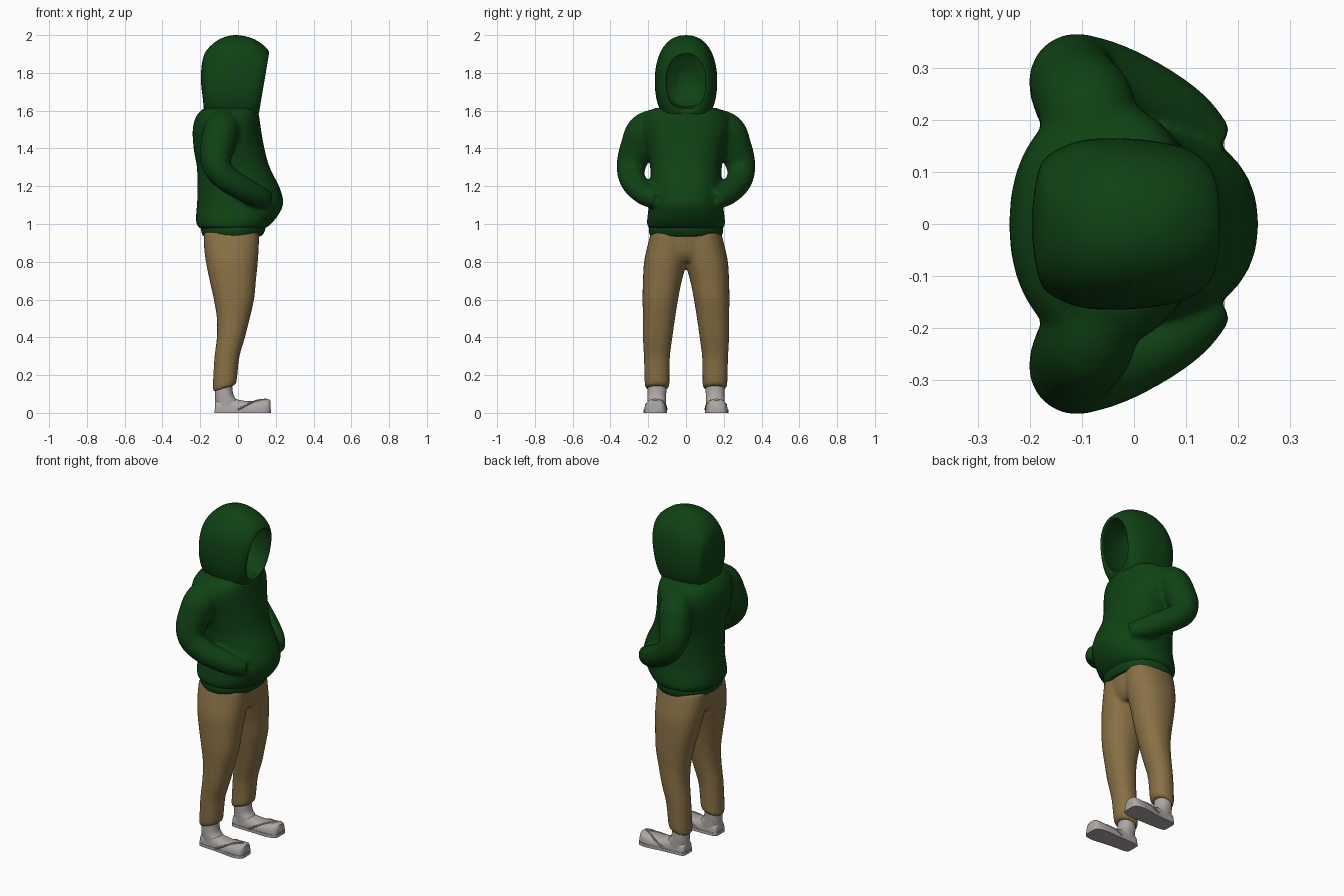
import bpy, bmesh, math
from mathutils import Vector


def material(name, rgb):
    m = bpy.data.materials.new(name)
    m.diffuse_color = (*rgb, 1)
    return m


GREEN = material("dark green cloth", (0.005, 0.055, 0.007))
TAN = material("tan cloth", (0.25, 0.165, 0.06))
GREY = material("warm grey", (0.42, 0.39, 0.37))


def spline(rows, steps):
    """Smoothly interpolate rows of numbers (Catmull-Rom)."""
    out = []
    for i in range(len(rows) - 1):
        a, b, c, d = (rows[max(i - 1, 0)], rows[i], rows[i + 1], rows[min(i + 2, len(rows) - 1)])
        for s in range(steps):
            t = s / steps
            out.append([0.5 * (2 * q + (r - p) * t + (2 * p - 5 * q + 4 * r - w) * t * t
                               + (3 * q - p - 3 * r + w) * t ** 3)
                        for p, q, r, w in zip(a, b, c, d)])
    return out + [list(rows[-1])]


def oval(centre, u, v, power=2.0, n=32):
    """Superellipse ring around a centre with half axes u and v."""
    pts = []
    for i in range(n):
        t = 2 * math.pi * i / n
        c, s = math.cos(t), math.sin(t)
        pts.append(centre + u * math.copysign(abs(c) ** (2 / power), c)
                   + v * math.copysign(abs(s) ** (2 / power), s))
    return pts


def skin(bm, rings):
    """Join rings into a closed tube with capped ends."""
    loops = [[bm.verts.new(p) for p in r] for r in rings]
    n = len(loops[0])
    for a, b in zip(loops, loops[1:]):
        for i in range(n):
            bm.faces.new((a[i], a[(i + 1) % n], b[(i + 1) % n], b[i]))
    bm.faces.new(loops[0])
    bm.faces.new(loops[-1])


def upright(rows, power=2.2, steps=4):
    """Horizontal rings from rows of z, back x, front x, low y, high y, tilt."""
    rings = []
    for z, x0, x1, y0, y1, tilt in spline(rows, steps):
        rings.append(oval(Vector(((x0 + x1) / 2, (y0 + y1) / 2, z)),
                          Vector(((x1 - x0) / 2, 0, tilt)), Vector((0, (y1 - y0) / 2, 0)), power))
    return rings


def sweep(rows, steps=4, n=24):
    """Round tube along rows of x, y, z, radius."""
    rows = spline(rows, steps)
    pts = [Vector(r[:3]) for r in rows]
    side, rings = Vector((1, 0, 0)), []
    for i, p in enumerate(pts):
        t = (pts[min(i + 1, len(pts) - 1)] - pts[max(i - 1, 0)]).normalized()
        side = (side - t * side.dot(t)).normalized()
        rings.append(oval(p, side * rows[i][3], t.cross(side) * rows[i][3], n=n))
    return rings


def flip(rings):
    return [[Vector((p.x, -p.y, p.z)) for p in r] for r in rings]


def part(name, tubes, mat, voxel=0, smooth=6, angle=40):
    bm = bmesh.new()
    for rings in tubes:
        skin(bm, rings)
    bmesh.ops.recalc_face_normals(bm, faces=bm.faces)
    me = bpy.data.meshes.new(name)
    bm.to_mesh(me)
    bm.free()
    me.materials.append(mat)
    ob = bpy.data.objects.new(name, me)
    bpy.context.collection.objects.link(ob)
    bpy.ops.object.select_all(action='DESELECT')
    ob.select_set(True)
    bpy.context.view_layer.objects.active = ob
    if voxel:
        # fuse overlapping tubes into one soft cloth surface
        r = ob.modifiers.new("fuse", 'REMESH')
        r.mode, r.voxel_size, r.use_smooth_shade = 'VOXEL', voxel, True
        s = ob.modifiers.new("soften", 'SMOOTH')
        s.factor, s.iterations = 0.5, smooth
        me.shade_smooth()
    else:
        bpy.ops.object.shade_smooth_by_angle(angle=math.radians(angle))
    return ob


# sweatshirt body with sleeves reaching into the front pocket
torso = upright([
    (0.975, -0.20, 0.14, -0.195, 0.195, 0), (1.00, -0.22, 0.175, -0.207, 0.207, 0),
    (1.05, -0.222, 0.215, -0.203, 0.203, 0), (1.11, -0.217, 0.24, -0.195, 0.195, 0),
    (1.19, -0.215, 0.222, -0.19, 0.19, 0), (1.30, -0.218, 0.168, -0.19, 0.19, 0),
    (1.40, -0.235, 0.14, -0.21, 0.21, 0), (1.50, -0.24, 0.122, -0.235, 0.235, 0),
    (1.57, -0.222, 0.112, -0.225, 0.225, 0), (1.615, -0.18, 0.10, -0.165, 0.165, 0)])
sleeve = sweep([
    (-0.07, 0.15, 1.525, 0.088), (-0.09, 0.222, 1.49, 0.094), (-0.11, 0.257, 1.41, 0.09),
    (-0.118, 0.283, 1.34, 0.082), (-0.095, 0.292, 1.275, 0.073), (-0.03, 0.275, 1.22, 0.068),
    (0.05, 0.235, 1.175, 0.064), (0.11, 0.195, 1.145, 0.057), (0.155, 0.15, 1.13, 0.045)])
part("sweatshirt", [torso, sleeve, flip(sleeve)], GREEN, 0.011, 5)

# ribbed waistband
part("waistband", [upright([
    (0.935, -0.18, 0.115, -0.182, 0.182, 0), (0.94, -0.188, 0.128, -0.19, 0.19, 0),
    (0.965, -0.195, 0.142, -0.197, 0.197, 0), (0.985, -0.195, 0.145, -0.195, 0.195, 0),
    (1.0, -0.19, 0.14, -0.19, 0.19, 0)])], GREEN)

# hood: outer shell from the back to the rim, then the lining going back in
hood = []
for xt, zt, xb, zb, hy in spline([
        (-0.197, 1.79, -0.197, 1.76, 0.02), (-0.187, 1.87, -0.187, 1.67, 0.092),
        (-0.162, 1.925, -0.17, 1.57, 0.132), (-0.10, 1.977, -0.11, 1.53, 0.16),
        (-0.02, 2.0, -0.03, 1.51, 0.165), (0.07, 1.985, 0.04, 1.51, 0.157),
        (0.13, 1.95, 0.085, 1.54, 0.142), (0.163, 1.915, 0.108, 1.58, 0.117),
        (0.155, 1.90, 0.108, 1.598, 0.104), (0.10, 1.925, 0.075, 1.61, 0.12),
        (0.0, 1.95, 0.0, 1.62, 0.135), (-0.10, 1.92, -0.10, 1.63, 0.12),
        (-0.165, 1.81, -0.165, 1.72, 0.04)], 4):
    top, low = Vector((xt, 0, zt)), Vector((xb, 0, zb))
    hood.append(oval((top + low) / 2, Vector((0, hy, 0)), (top - low) / 2, 2.25, 40))
part("hood", [hood], GREEN, angle=60)

# trousers: hips and two legs
hips = upright([(0.80, -0.13, 0.07, -0.10, 0.10, 0), (0.85, -0.165, 0.10, -0.17, 0.17, 0),
                (0.96, -0.18, 0.115, -0.186, 0.186, 0)])
leg = upright([
    (0.13, -0.130, -0.015, 0.095, 0.212, 0.017), (0.15, -0.133, -0.008, 0.088, 0.218, 0.016),
    (0.20, -0.131, -0.003, 0.088, 0.220, 0.008), (0.30, -0.124, 0.008, 0.085, 0.223, 0),
    (0.40, -0.112, 0.037, 0.072, 0.228, 0), (0.50, -0.112, 0.062, 0.058, 0.228, 0),
    (0.60, -0.128, 0.085, 0.042, 0.23, 0), (0.70, -0.150, 0.095, 0.022, 0.228, 0),
    (0.80, -0.170, 0.105, -0.005, 0.222, 0), (0.88, -0.18, 0.11, -0.015, 0.205, 0),
    (0.955, -0.18, 0.113, -0.01, 0.186, 0)])
part("trousers", [hips, leg, flip(leg)], TAN, 0.009, 4)


def along(rows, base, power=2.8):
    """Lengthwise foot rings from rows of x, centre y, half width, top z."""
    rings = []
    for x, y, hy, z in spline(rows, 4):
        r = oval(Vector((x, y, base)), Vector((0, hy, 0)), Vector((0, 0, z - base)), power)
        for p in r:
            p.z = max(p.z, base)
        rings.append(r)
    return rings


# feet: upper, ankle, flat sole and crossing straps
upper = along([(-0.122, 0.155, 0.03, 0.05), (-0.112, 0.155, 0.045, 0.07),
               (-0.06, 0.155, 0.05, 0.085), (0.0, 0.157, 0.052, 0.07),
               (0.06, 0.16, 0.057, 0.062), (0.12, 0.162, 0.058, 0.069),
               (0.158, 0.163, 0.05, 0.073), (0.171, 0.163, 0.035, 0.066)], 0.01)
ankle = upright([(0.03, -0.122, 0.01, 0.105, 0.205, 0), (0.065, -0.122, -0.002, 0.105, 0.205, 0),
                 (0.09, -0.122, -0.022, 0.105, 0.205, 0), (0.13, -0.12, -0.03, 0.104, 0.204, 0),
                 (0.17, -0.118, -0.03, 0.105, 0.203, 0)])
outline = [(-0.125, 0.155, 0.03), (-0.112, 0.155, 0.047), (-0.05, 0.155, 0.052),
           (0.03, 0.158, 0.056), (0.11, 0.162, 0.062), (0.158, 0.163, 0.053), (0.174, 0.163, 0.034)]
edge = spline(outline, 4)
loop = [(x, y + h) for x, y, h in edge] + [(x, y - h) for x, y, h in reversed(edge)]
sole = [[Vector((x, y, z)) for x, y in loop] for z in (0, 0.018)]
strap_in = sweep([(0.15, 0.163, 0.071, 0.005), (0.10, 0.14, 0.064, 0.006),
                  (0.05, 0.112, 0.045, 0.006), (0.0, 0.104, 0.018, 0.006)], n=8)
strap_out = sweep([(0.15, 0.163, 0.071, 0.005), (0.10, 0.185, 0.064, 0.006),
                   (0.05, 0.21, 0.045, 0.006), (0.0, 0.21, 0.018, 0.006)], n=8)
for side, fix in (("left", lambda r: r), ("right", flip)):
    part(side + "_foot", [fix(upper), fix(ankle)], GREY)
    part(side + "_sole", [fix(sole)], GREY)
    part(side + "_straps", [fix(strap_in), fix(strap_out)], GREY)
